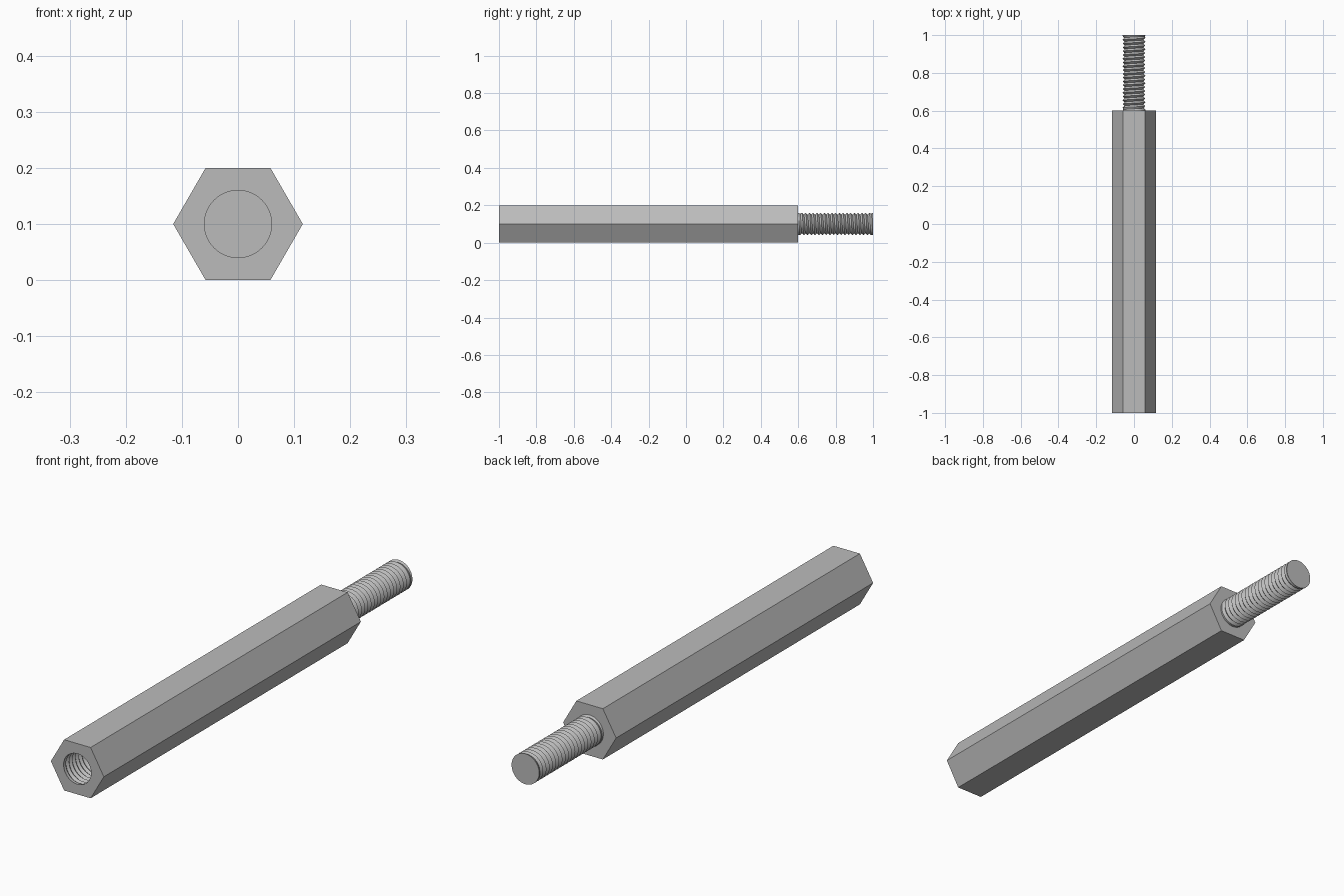
import bpy
import bmesh
from math import sin, cos, pi

if "Cube" in bpy.data.objects:
    bpy.data.objects.remove(bpy.data.objects["Cube"])

PITCH = 0.02
SEGMENTS = 48
AXIS_Z = 0.1
FRONT, SHOULDER, TIP = -1.0, 0.6, 1.0

steel = bpy.data.materials.new("grey steel")
steel.use_nodes = True
steel.diffuse_color = (0.5, 0.5, 0.5, 1)
steel.node_tree.nodes["Principled BSDF"].inputs["Base Color"].default_value = (0.5, 0.5, 0.5, 1)


def add_thread(bm, start, length, radius, depth):
    """Helical thread along y, fading to a plain circle at both ends.
    Returns the edge loops at the start and the end."""
    verts = {}

    def vert(k, j):
        y = min(max((k / 2 + j / SEGMENTS) * PITCH, 0), length)
        j %= SEGMENTS
        key = (round(y, 6), j)
        if key not in verts:
            fade = min(1, min(y, length - y) / PITCH)
            r = radius + depth * (k % 2) * fade
            a = 2 * pi * j / SEGMENTS
            verts[key] = bm.verts.new((r * sin(a), start + y, AXIS_Z + r * cos(a)))
        return verts[key]

    for k in range(-3, round(2 * length / PITCH) + 1):
        for j in range(SEGMENTS):
            corners = [vert(k, j), vert(k, j + 1), vert(k + 1, j + 1), vert(k + 1, j)]
            corners = list(dict.fromkeys(corners))
            if len(corners) > 2:
                bm.faces.new(corners)

    def end_loop(y):
        ring = [verts[(round(y, 6), j)] for j in range(SEGMENTS)]
        return ring
    return end_loop(0), end_loop(length)


def loop_edges(bm, ring):
    return [bm.edges.get(pair) or bm.edges.new(pair)
            for pair in zip(ring, ring[1:] + ring[:1])]


def finish(bm, name):
    bmesh.ops.recalc_face_normals(bm, faces=bm.faces)
    mesh = bpy.data.meshes.new(name)
    bm.to_mesh(mesh)
    bm.free()
    mesh.materials.append(steel)
    obj = bpy.data.objects.new(name, mesh)
    bpy.context.collection.objects.link(obj)
    bpy.ops.object.select_all(action='DESELECT')
    obj.select_set(True)
    bpy.context.view_layer.objects.active = obj
    bpy.ops.object.shade_smooth_by_angle(angle=pi / 7)
    return obj


# Hexagonal body with a blind threaded hole in the front
bm = bmesh.new()
corner = 0.1 / cos(pi / 6)
front_hex, back_hex = (
    [bm.verts.new((corner * cos(i * pi / 3), y, AXIS_Z + corner * sin(i * pi / 3)))
     for i in range(6)] for y in (FRONT, SHOULDER))
for i in range(6):
    n = (i + 1) % 6
    bm.faces.new((front_hex[i], front_hex[n], back_hex[n], back_hex[i]))
bm.faces.new(back_hex)
mouth, bottom = add_thread(bm, FRONT, 0.4, 0.06, 0.007)
bm.faces.new(bottom)
bmesh.ops.triangle_fill(bm, use_beauty=True, normal=(0, -1, 0),
                        edges=loop_edges(bm, front_hex) + loop_edges(bm, mouth))
finish(bm, "hex_body")

# Threaded stud at the back
bm = bmesh.new()
base, tip = add_thread(bm, SHOULDER, TIP - SHOULDER, 0.06, -0.01)
bm.faces.new(base)
bm.faces.new(tip)
finish(bm, "threaded_stud")
